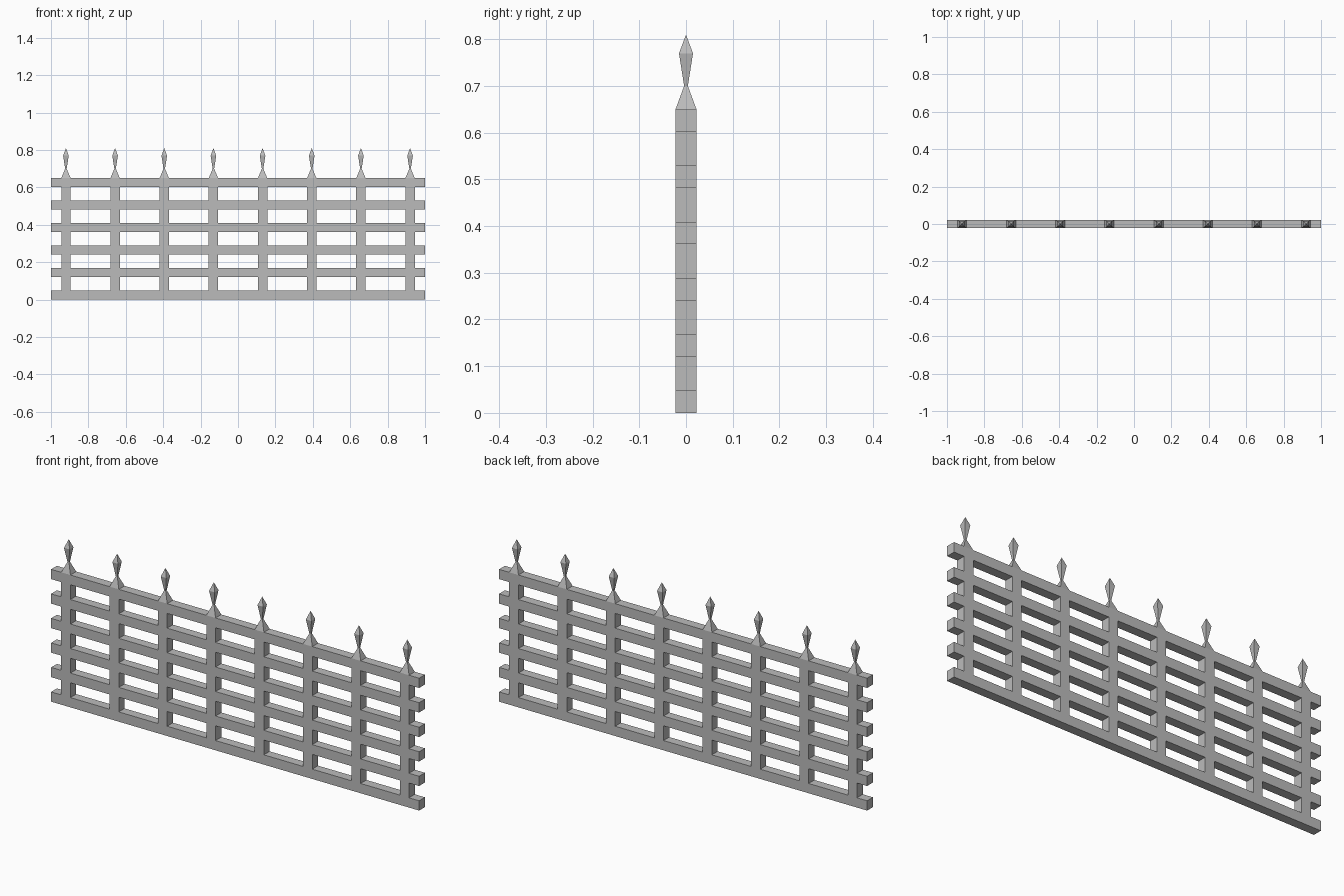
import bpy, bmesh

if "Cube" in bpy.data.objects:
    bpy.data.objects.remove(bpy.data.objects["Cube"])

metal = bpy.data.materials.new("grey_metal")
metal.diffuse_color = (0.5, 0.5, 0.5, 1)
metal.use_nodes = True
metal.node_tree.nodes["Principled BSDF"].inputs["Base Color"].default_value = metal.diffuse_color

HALF = 0.0225                                        # half depth of the fence
POSTS = [-0.92 + i * 1.84 / 7 for i in range(8)]     # post centres in x
RAILS = [i * 0.1204 for i in range(6)]               # rail bottoms in z
POST_W, RAIL_H = 0.05, 0.048


def finish(bm, name):
    bmesh.ops.recalc_face_normals(bm, faces=bm.faces)
    mesh = bpy.data.meshes.new(name)
    bm.to_mesh(mesh)
    bm.free()
    mesh.materials.append(metal)
    obj = bpy.data.objects.new(name, mesh)
    bpy.context.collection.objects.link(obj)
    return obj


# Lattice: fill the cells covered by a post or rail, then extrude as one solid
xs = [-1] + [p + s * POST_W / 2 for p in POSTS for s in (-1, 1)] + [1]
zs = [z + h for z in RAILS for h in (0, RAIL_H)]
bm = bmesh.new()
grid = [[bm.verts.new((x, -HALF, z)) for z in zs] for x in xs]
for i in range(len(xs) - 1):
    for j in range(len(zs) - 1):
        if i % 2 == 1 or j % 2 == 0:
            bm.faces.new((grid[i][j], grid[i + 1][j],
                          grid[i + 1][j + 1], grid[i][j + 1]))
ext = bmesh.ops.extrude_face_region(bm, geom=bm.faces[:], use_keep_orig=True)
moved = [g for g in ext["geom"] if isinstance(g, bmesh.types.BMVert)]
bmesh.ops.translate(bm, verts=moved, vec=(0, 2 * HALF, 0))
finish(bm, "fence_lattice")

# Finials: four-sided spear tips on every post (half x, half y, z)
PROFILE = [(0.025, HALF, 0.65), (0.004, 0.004, 0.70), (0.015, 0.015, 0.77)]
for n, px in enumerate(POSTS):
    bm = bmesh.new()
    rings = [[bm.verts.new((px + sx * a, sy * b, z))
              for sx, sy in ((-1, -1), (1, -1), (1, 1), (-1, 1))]
             for a, b, z in PROFILE]
    tip = bm.verts.new((px, 0, 0.81))
    for k in range(4):
        m = (k + 1) % 4
        for lo, hi in zip(rings, rings[1:]):
            bm.faces.new((lo[k], lo[m], hi[m], hi[k]))
        bm.faces.new((rings[-1][k], rings[-1][m], tip))
    finish(bm, f"finial_{n + 1}")
